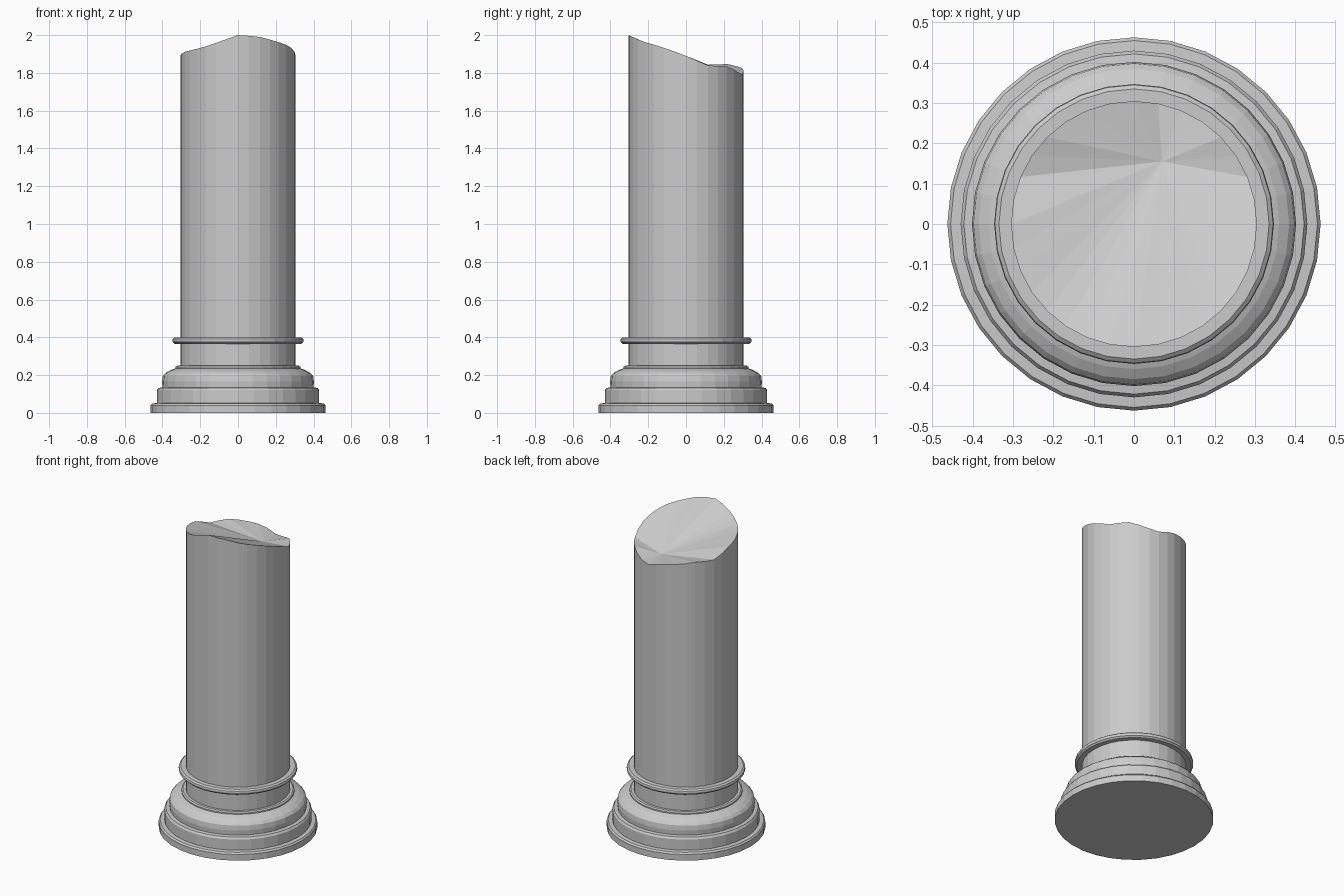
import bpy, bmesh
from math import sin, cos, tau

if "Cube" in bpy.data.objects:
    bpy.data.objects.remove(bpy.data.objects["Cube"])

SIDES = 32
R = 0.305


def circle(bm, r, z):
    """Ring of vertices; z is a number or a function of degrees."""
    out = []
    for i in range(SIDES):
        a = tau * i / SIDES
        h = z(360 * i / SIDES) if callable(z) else z
        out.append(bm.verts.new((r * cos(a), r * sin(a), h)))
    return out


def bridge(bm, lo, hi):
    for i in range(SIDES):
        j = (i + 1) % SIDES
        bm.faces.new((lo[i], lo[j], hi[j], hi[i]))


def finish(bm, name):
    bmesh.ops.recalc_face_normals(bm, faces=bm.faces)
    mesh = bpy.data.meshes.new(name)
    bm.to_mesh(mesh)
    bm.free()
    bpy.context.collection.objects.link(bpy.data.objects.new(name, mesh))


def lathe(name, profile, closed=False):
    bm = bmesh.new()
    rings = [circle(bm, r, z) for r, z in profile]
    for lo, hi in zip(rings, rings[1:]):
        bridge(bm, lo, hi)
    if closed:
        bridge(bm, rings[-1], rings[0])
    else:
        bm.faces.new(rings[0])
    finish(bm, name)


# Stepped base with a rounded shoulder
lathe("base", [(0.463, 0), (0.463, 0.04), (0.455, 0.05), (0.43, 0.052),
               (0.43, 0.12), (0.422, 0.132), (0.40, 0.135), (0.402, 0.165),
               (0.398, 0.195), (0.385, 0.21), (0.36, 0.225), (0.33, 0.236),
               (0.33, 0.244), (0.322, 0.25), (0.30, 0.25)])

# Thin rounded collar
lathe("collar", [(0.30, 0.365), (0.335, 0.365), (0.345, 0.374), (0.347, 0.383),
                 (0.345, 0.392), (0.335, 0.40), (0.30, 0.40)], closed=True)

# Broken rim: (degrees, height)
RIM = [(0, 1.89), (23, 1.838), (45, 1.835), (60, 1.81), (76, 1.787),
       (90, 1.81), (101, 1.823), (135, 1.847), (157, 1.842), (180, 1.89),
       (205, 1.914), (220, 1.922), (240, 1.945), (255, 1.972), (270, 2.0),
       (290, 1.993), (311, 1.967), (330, 1.945), (345, 1.92), (360, 1.89)]


def rim_height(deg):
    for (a, za), (b, zb) in zip(RIM, RIM[1:]):
        if a <= deg <= b:
            return za + (zb - za) * (deg - a) / (b - a)


# Shaft with fractured top meeting in a low point
bm = bmesh.new()
bottom = circle(bm, R, 0.24)
top = circle(bm, R, rim_height)
bridge(bm, bottom, top)
low = bm.verts.new((0.07, 0.155, 1.80))
for i in range(SIDES):
    bm.faces.new((top[i], top[(i + 1) % SIDES], low))
finish(bm, "shaft")
